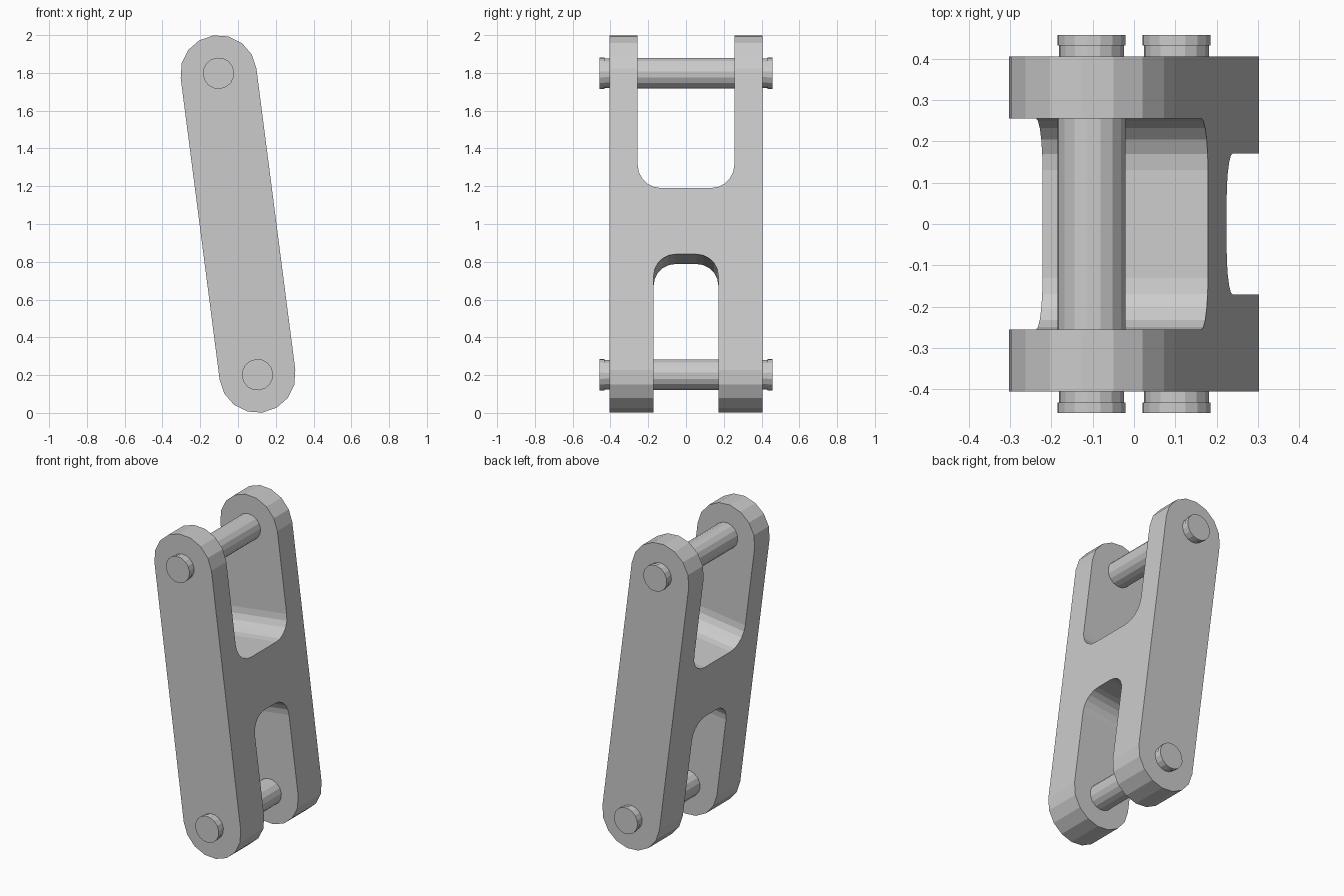
import bpy, bmesh, math
from mathutils import Matrix, Vector

if "Cube" in bpy.data.objects:
    bpy.data.objects.remove(bpy.data.objects["Cube"])

TILT = math.atan2(0.103, 0.798)
PLACE = Matrix.Translation((0, 0, 1)) @ Matrix.Rotation(-TILT, 4, 'Y')
HALF = 0.8046      # pin distance from the centre, along the link
R = 0.202          # rounded end radius


def finish(name, bm):
    bmesh.ops.recalc_face_normals(bm, faces=bm.faces)
    me = bpy.data.meshes.new(name)
    bm.to_mesh(me)
    bm.free()
    ob = bpy.data.objects.new(name, me)
    bpy.context.collection.objects.link(ob)
    return ob


def prism(name, points, direction):
    """Closed outline extruded along a direction."""
    bm = bmesh.new()
    face = bm.faces.new([bm.verts.new(p) for p in points])
    new = bmesh.ops.extrude_face_region(bm, geom=[face])['geom']
    bmesh.ops.translate(bm, vec=Vector(direction),
                        verts=[v for v in new if isinstance(v, bmesh.types.BMVert)])
    return finish(name, bm)


def arc(cx, cy, r, a0, a1, n):
    return [(cx + r * math.cos(math.radians(a0 + (a1 - a0) * i / n)),
             cy + r * math.sin(math.radians(a0 + (a1 - a0) * i / n)))
            for i in range(n + 1)]


def slot_cutter(half_width, floor, r, sign):
    """U-shaped slot open at one end of the link, with rounded corners."""
    c = half_width - r
    u = arc(-c, floor + r, r, 180, 270, 5) + arc(c, floor + r, r, 270, 360, 5)
    u += [(half_width, 1.3), (-half_width, 1.3)]
    ob = prism("slot_cutter", [(-0.5, y, sign * z) for y, z in u], (1, 0, 0))
    ob.hide_render = True
    return ob


def pin(name, z):
    """Turned pin with a narrow neck and a slightly wider head at each end."""
    bm = bmesh.new()
    half = [(0.083, 0.458), (0.083, 0.432), (0.079, 0.432), (0.079, 0.406), (0.0825, 0.406)]
    profile = half + [(r, -y) for r, y in reversed(half)]
    n = 16
    rings = [[bm.verts.new((r * math.cos(2 * math.pi * i / n), y,
                            z + r * math.sin(2 * math.pi * i / n))) for i in range(n)]
             for r, y in profile]
    for a, b in zip(rings, rings[1:]):
        for i in range(n):
            j = (i + 1) % n
            bm.faces.new((a[i], a[j], b[j], b[i]))
    bm.faces.new(rings[0])
    bm.faces.new(rings[-1])
    ob = finish(name, bm)
    ob.matrix_world = PLACE


# Link body: long rounded bar with a wide upper fork and a narrow lower fork
outline = arc(0, HALF, R, 0, 180, 8) + arc(0, -HALF, R, 180, 360, 8)
body = prism("link_body", [(x, -0.406, z) for x, z in outline], (0, 0.812, 0))
for cutter in (slot_cutter(0.256, 0.1655, 0.125, 1),
               slot_cutter(0.171, 0.1875, 0.115, -1)):
    mod = body.modifiers.new("slot", 'BOOLEAN')
    mod.operation = 'DIFFERENCE'
    mod.solver = 'EXACT'
    mod.object = cutter
    bpy.context.view_layer.objects.active = body
    bpy.ops.object.modifier_apply(modifier=mod.name)
    bpy.data.objects.remove(cutter)
body.matrix_world = PLACE

# Cross pins at both ends
pin("upper_pin", HALF)
pin("lower_pin", -HALF)
